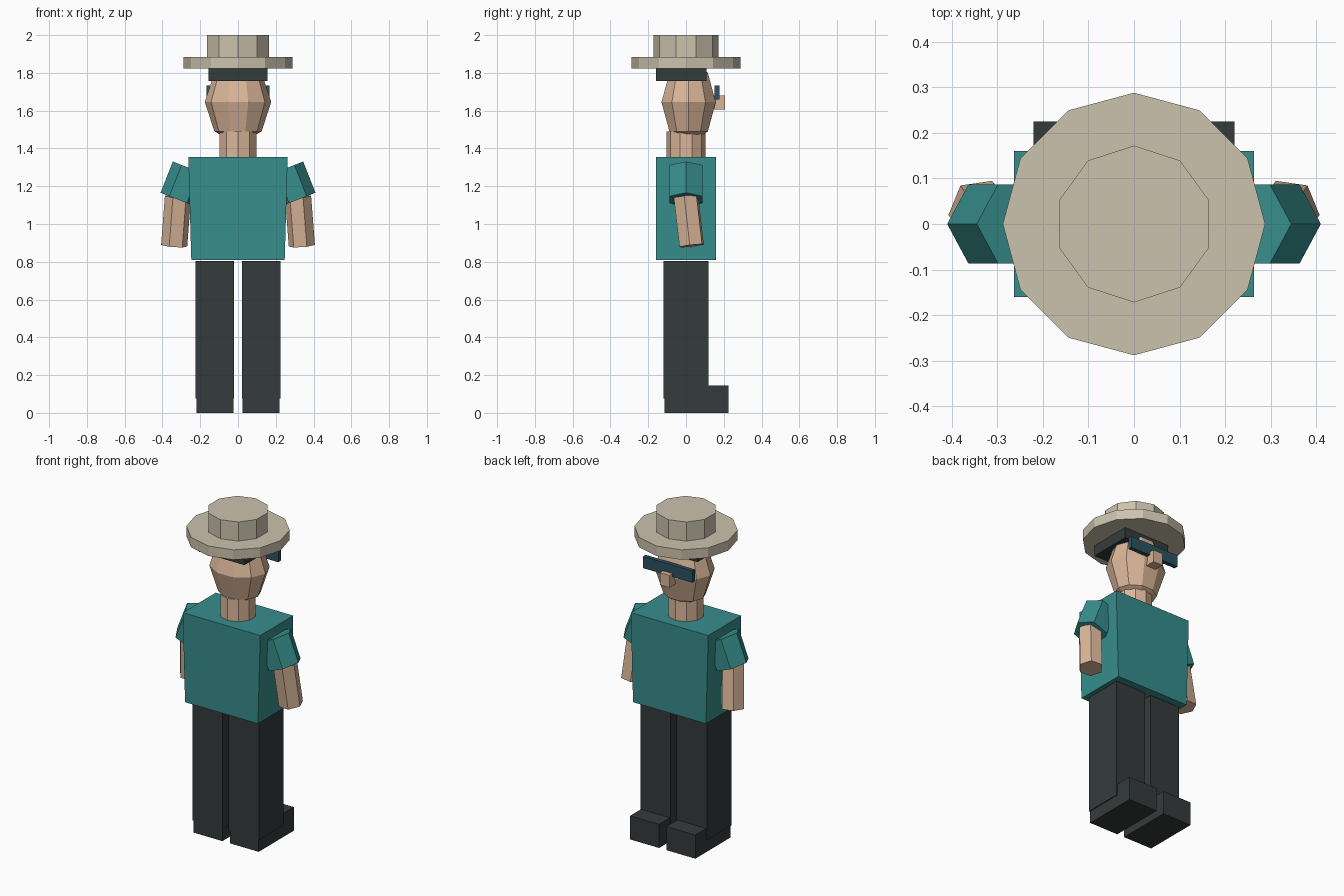
import bpy
from math import radians
from mathutils import Vector, Matrix

if "Cube" in bpy.data.objects:
    bpy.data.objects.remove(bpy.data.objects["Cube"], do_unlink=True)


def material(name, r, g, b):
    m = bpy.data.materials.new(name)
    m.use_nodes = True
    m.diffuse_color = (r, g, b, 1)
    m.node_tree.nodes["Principled BSDF"].inputs["Base Color"].default_value = (r, g, b, 1)
    return m


SKIN = material("skin", 0.70, 0.47, 0.32)
TEAL = material("teal cloth", 0.038, 0.27, 0.265)
BLACK = material("charcoal", 0.035, 0.043, 0.043)
STRAW = material("straw", 0.60, 0.54, 0.42)
GLASS = material("dark blue", 0.024, 0.085, 0.115)


def finish(name, mat):
    ob = bpy.context.object
    ob.name = name
    ob.data.materials.append(mat)
    return ob


def box(name, mat, low, high):
    """Box between two opposite corners."""
    low, high = Vector(low), Vector(high)
    bpy.ops.mesh.primitive_cube_add(size=1)
    ob = finish(name, mat)
    ob.data.transform(Matrix.Translation((low + high) / 2) @ Matrix.Diagonal((*(high - low), 1)))
    return ob


def prism(name, mat, sides, radius, start, end, spin=0):
    """Prism from start up to end, with its first corner turned by spin from +x."""
    start, end = Vector(start), Vector(end)
    axis = end - start
    bpy.ops.mesh.primitive_cylinder_add(vertices=sides, radius=radius, depth=axis.length)
    ob = finish(name, mat)
    tilt = Vector((0, 0, 1)).rotation_difference(axis).to_matrix().to_4x4()
    turn = Matrix.Rotation(radians(spin - 90), 4, "Z")
    ob.data.transform(Matrix.Translation((start + end) / 2) @ tilt @ turn)
    return ob


# Legs, shoes and arms on both sides
for side, s in (("left", 1), ("right", -1)):
    box(side + "_leg", BLACK, (s * 0.123 - 0.103, -0.12, 0.075), (s * 0.123 + 0.103, 0.12, 0.805))
    box(side + "_shoe", BLACK, (s * 0.123 - 0.098, -0.115, 0), (s * 0.123 + 0.098, 0.225, 0.145))
    prism(side + "_sleeve", TEAL, 6, 0.1, (s * 0.317, 0, 1.129), (s * 0.252, 0, 1.294))
    prism(side + "_forearm", SKIN, 6, 0.07, (s * 0.338, 0.03, 0.885), (s * 0.318, 0, 1.145), -8 * s)

# Torso, narrower at the hem
torso = box("torso", TEAL, (-0.263, -0.16, 0.81), (0.263, 0.16, 1.355))
for v in torso.data.vertices:
    if v.co.z < 1:
        v.co.x *= 0.94

# Neck and faceted head
prism("neck", SKIN, 10, 0.102, (0, 0, 1.34), (0, 0, 1.49), 90)
bpy.ops.mesh.primitive_uv_sphere_add(segments=10, ring_count=4, radius=1)
head = finish("head", SKIN)
head.data.transform(Matrix.Translation((0, 0.014, 1.645))
                    @ Matrix.Diagonal((0.176, 0.151, 0.22, 1))
                    @ Matrix.Rotation(radians(90), 4, "Z"))

# Face
box("nose", SKIN, (-0.033, 0.12, 1.605), (0.033, 0.207, 1.68))
box("sunglasses", GLASS, (-0.167, 0.152, 1.66), (0.167, 0.177, 1.732))
box("hair", BLACK, (-0.155, -0.158, 1.757), (0.155, 0.109, 1.825))

# Hat
prism("hat_brim", STRAW, 12, 0.288, (0, 0, 1.822), (0, 0, 1.883), 90)
prism("hat_crown", STRAW, 10, 0.172, (0, 0, 1.875), (0, 0, 2), 90)
